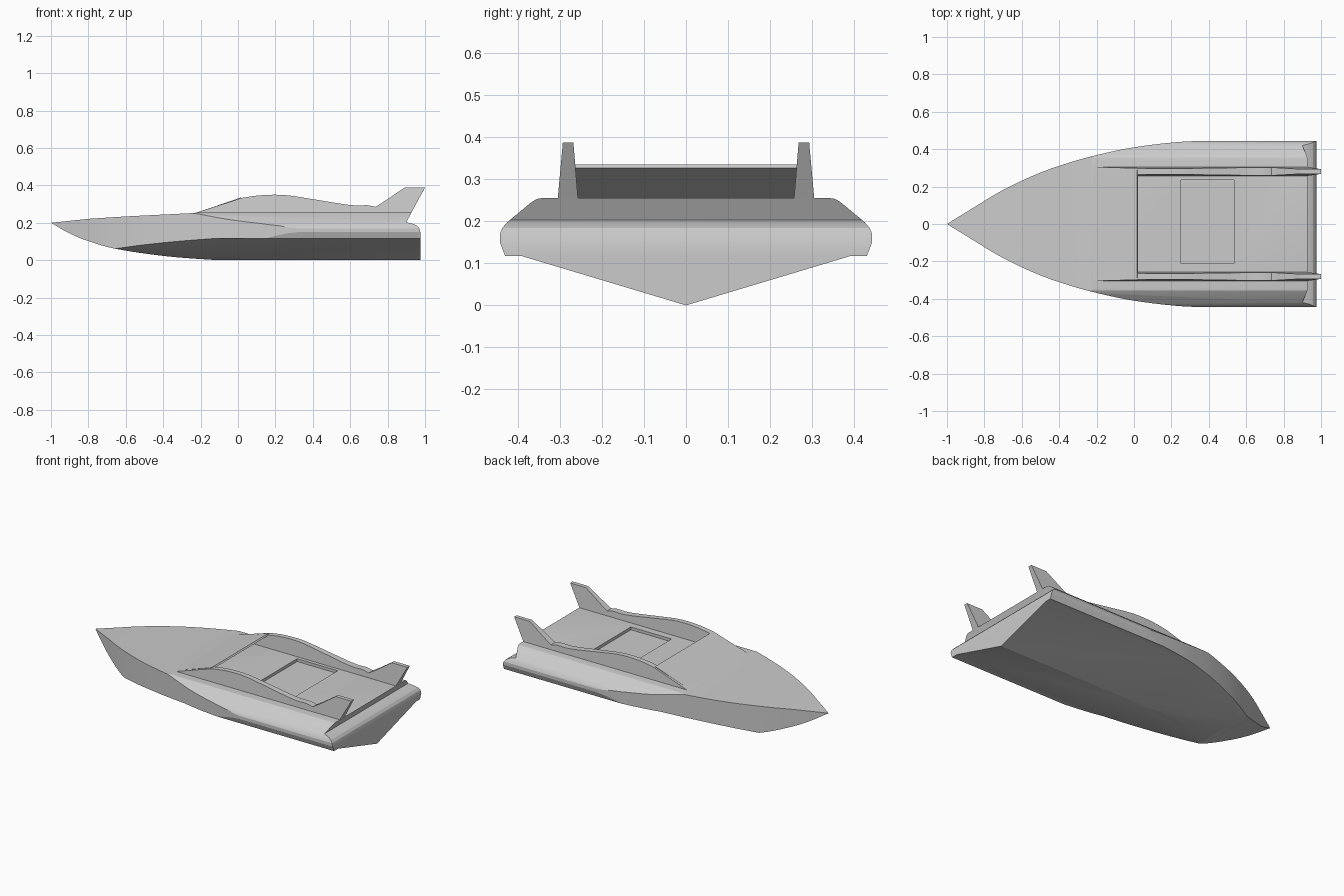
import bpy, bmesh
from mathutils import Vector

if "Cube" in bpy.data.objects:
    bpy.data.objects.remove(bpy.data.objects["Cube"])


def smooth(pts, n=4):
    """Catmull-Rom curve through 2D points."""
    p = [Vector(q) for q in pts]
    p = [2 * p[0] - p[1]] + p + [2 * p[-1] - p[-2]]
    out = []
    for a, b, c, d in zip(p, p[1:], p[2:], p[3:]):
        for i in range(n):
            t = i / n
            out.append(tuple(0.5 * (2 * b + (c - a) * t + (2 * a - 5 * b + 4 * c - d) * t * t
                                    + (3 * b - a - 3 * c + d) * t ** 3)))
    return out + [tuple(pts[-1])]


def prism(name, pts, low, high):
    """Solid between two copies of a 2D profile; low/high map (u, v) to 3D."""
    bm = bmesh.new()
    a = [bm.verts.new(low(u, v)) for u, v in pts]
    b = [bm.verts.new(high(u, v)) for u, v in pts]
    bm.faces.new(a)
    bm.faces.new(b[::-1])
    for i in range(len(pts)):
        j = (i + 1) % len(pts)
        bm.faces.new((a[j], a[i], b[i], b[j]))
    bmesh.ops.recalc_face_normals(bm, faces=bm.faces)
    me = bpy.data.meshes.new(name)
    bm.to_mesh(me)
    bm.free()
    ob = bpy.data.objects.new(name, me)
    bpy.context.collection.objects.link(ob)
    return ob


def activate(ob):
    bpy.ops.object.select_all(action='DESELECT')
    ob.select_set(True)
    bpy.context.view_layer.objects.active = ob


def boolean(ob, cutter, op):
    m = ob.modifiers.new(op, 'BOOLEAN')
    m.object, m.operation, m.solver = cutter, op, 'EXACT'
    activate(ob)
    bpy.ops.object.modifier_apply(modifier=m.name)
    bpy.data.objects.remove(cutter)


def along_y(name, pts, y0, y1):
    return prism(name, pts, lambda x, z: (x, y0, z), lambda x, z: (x, y1, z))


# Hull: cross-section, plan outline and side profile intersected
half = [(0.39, 0.117), (0.43, 0.117), (0.443, 0.15), (0.443, 0.17), (0.437, 0.184),
        (0.425, 0.198), (0.367, 0.246), (0.355, 0.253), (0.343, 0.255)]
section = [(0, 0)] + half + [(-y, z) for y, z in reversed(half)]
hull = prism("hull", section, lambda y, z: (-1.1, y, z), lambda y, z: (1.1, y, z))

edge = smooth([(-1, 0), (-0.87, 0.08), (-0.7, 0.182), (-0.5, 0.275), (-0.3, 0.342),
               (-0.15, 0.38), (0, 0.41), (0.2, 0.435), (0.4, 0.445), (1.05, 0.455)])
plan = edge + [(x, -y) for x, y in reversed(edge[1:])]
boolean(hull, prism("plan_cutter", plan, lambda x, y: (x, y, -0.1),
                    lambda x, y: (x, y, 0.5)), 'INTERSECT')

keel = smooth([(-1, 0.2), (-0.9, 0.143), (-0.8, 0.102), (-0.65, 0.06), (-0.4, 0.023),
               (-0.17, 0.004), (0, -0.004)])
stern = [(0.975, -0.01), (0.975, 0.15), (0.969, 0.17), (0.957, 0.184), (0.94, 0.193),
         (0.9, 0.203), (0.936, 0.27)]
deck = [(-0.18, 0.27), (-0.23, 0.2525), (-0.6, 0.234), (-0.8, 0.221)]
boolean(hull, along_y("side_cutter", keel + [(0.05, -0.01)] + stern + deck, -0.6, 0.6),
        'INTERSECT')

# Recessed panel in the aft deck
boolean(hull, along_y("recess_cutter", [(0.25, 0.237), (0.535, 0.237), (0.535, 0.3), (0.25, 0.3)],
                      -0.212, 0.235), 'DIFFERENCE')
activate(hull)
bpy.ops.object.shade_smooth_by_angle(angle=0.35)

# Sloping windscreen, open underneath at the back
along_y("windscreen", [(-0.225, 0.253), (0.015, 0.335), (0.022, 0.327), (-0.2, 0.248)],
        -0.288, 0.288)

# Side rails that sweep up into tail fins, thinner towards the top
crest = smooth([(0.02, 0.333), (0.1, 0.345), (0.19, 0.35), (0.28, 0.345), (0.42, 0.323),
                (0.6, 0.295), (0.69, 0.294)])
rail = [(0.924, 0.249), (1.0, 0.388), (0.89, 0.388), (0.78, 0.313), (0.735, 0.285),
        (0.715, 0.29)] + crest[::-1] + [(-0.22, 0.255), (-0.22, 0.249)]
for side, s in (("left", 1), ("right", -1)):
    prism(side + "_rail_fin", rail,
          lambda x, z: (x, s * (0.257 + 0.083 * (z - 0.255)), z),
          lambda x, z: (x, s * (0.305 - 0.09 * (z - 0.255)), z))
    activate(bpy.data.objects[side + "_rail_fin"])
    bpy.ops.object.shade_smooth_by_angle(angle=0.3)
